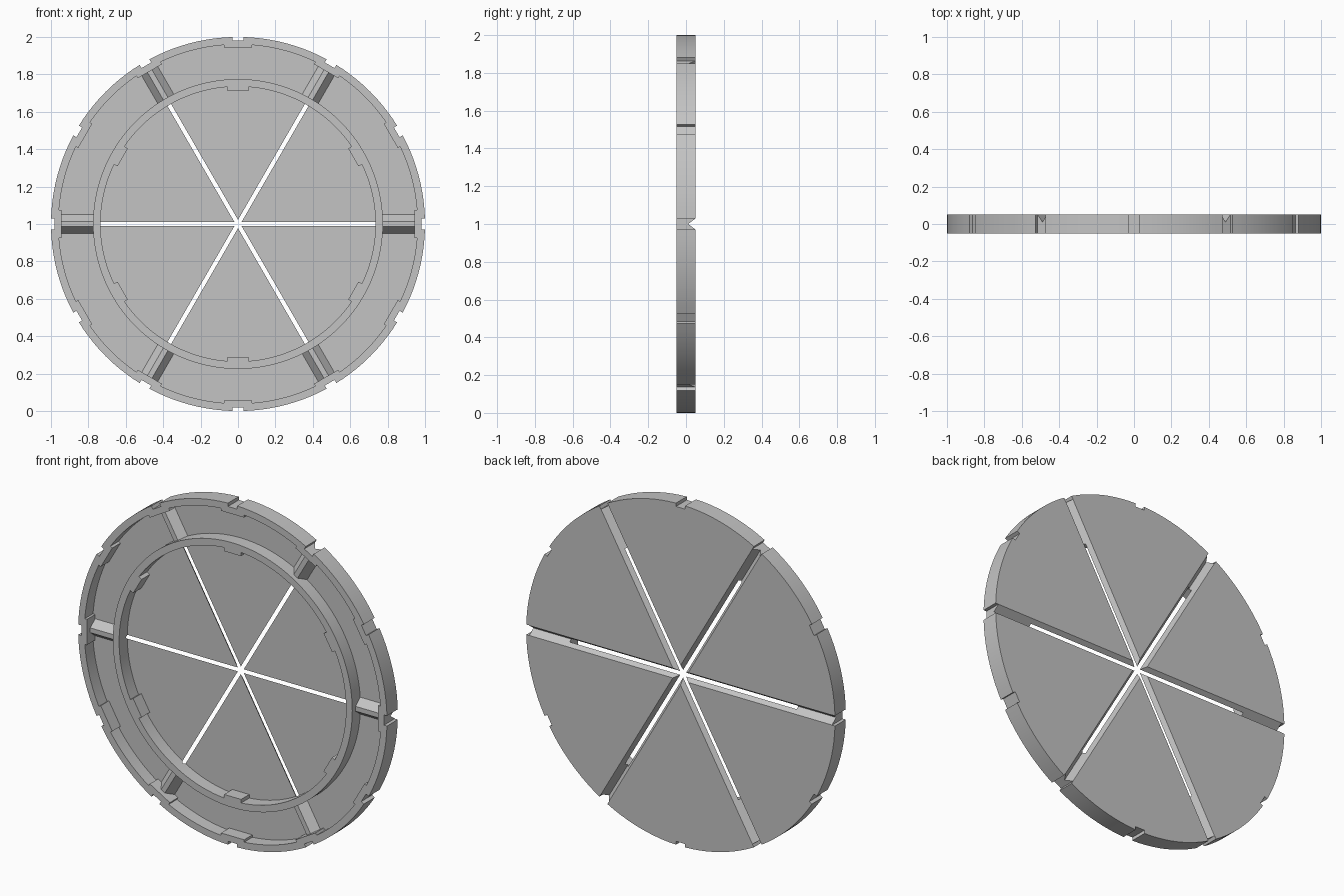
import bpy, bmesh
from math import radians, sin, cos, asin, sqrt, degrees
from mathutils import Matrix, Vector

cube = bpy.data.objects.get("Cube")
if cube:
    bpy.data.objects.remove(cube, do_unlink=True)

FRONT, FLOOR, BACK = -0.05, 0.026, 0.05
SIX = [60 * i for i in range(6)]
BETWEEN = [a + 30 for a in SIX]
TWELVE = sorted(SIX + BETWEEN)

grey = bpy.data.materials.new("light grey")
grey.use_nodes = True
colour = (0.55, 0.55, 0.55, 1)
grey.diffuse_color = colour
grey.node_tree.nodes["Principled BSDF"].inputs["Base Color"].default_value = colour


def prism(name, points, direction, turn=0):
    """Extrude a closed 3D outline along a direction, then turn it about the disc axis."""
    bm = bmesh.new()
    face = bm.faces.new([bm.verts.new(p) for p in points])
    grown = bmesh.ops.extrude_face_region(bm, geom=[face])
    moved = [v for v in grown["geom"] if isinstance(v, bmesh.types.BMVert)]
    bmesh.ops.translate(bm, verts=moved, vec=direction)
    bmesh.ops.recalc_face_normals(bm, faces=bm.faces)
    bm.transform(Matrix.Rotation(radians(turn), 4, 'Y'))
    mesh = bpy.data.meshes.new(name)
    bm.to_mesh(mesh)
    bm.free()
    mesh.materials.append(grey)
    obj = bpy.data.objects.new(name, mesh)
    bpy.context.collection.objects.link(obj)
    return obj


def disc(name, radius, y0, y1, centres=(), step_radius=0, half=0):
    """Round plate whose edge steps to step_radius around each centre angle."""
    if not centres:
        pts = [(radius * cos(radians(a)), radius * sin(radians(a))) for a in range(0, 360, 3)]
    else:
        pts = []
        gap = 360 / len(centres)
        edge = degrees(asin(half / radius))
        reach = sqrt(radius ** 2 - half ** 2)
        count = round(gap / 3)
        for a in centres:
            c, s = cos(radians(a)), sin(radians(a))
            for u, v in ((reach, -half), (step_radius, -half), (step_radius, half)):
                pts.append((u * c - v * s, u * s + v * c))
            for i in range(count):
                t = radians(a + edge + (gap - 2 * edge) * i / count)
                pts.append((radius * cos(t), radius * sin(t)))
    return prism(name, [(x, y0, z) for x, z in pts], Vector((0, y1 - y0, 0)))


def combine(body, tool, operation):
    """Apply a boolean and throw the tool away."""
    mod = body.modifiers.new("cut", 'BOOLEAN')
    mod.operation, mod.object, mod.solver = operation, tool, 'EXACT'
    graph = bpy.context.evaluated_depsgraph_get()
    result = bpy.data.meshes.new_from_object(body.evaluated_get(graph))
    body.modifiers.clear()
    body.data = result
    bpy.data.objects.remove(tool, do_unlink=True)


# Notched blank, hollowed from the front to leave a rim with inner pads
plate = disc("segmented_disc", 1.0, FRONT, BACK, TWELVE, 0.98, 0.03)
combine(plate, disc("rim_pocket", 0.96, FRONT - 0.05, FLOOR, TWELVE, 0.943, 0.075), 'DIFFERENCE')

# Raised inner ring
combine(plate, disc("inner_ring", 0.775, FRONT, 0.04), 'UNION')

# Six sloped ribs between the ring and the rim
for angle in SIX:
    section = [(-0.0605, 0.04), (-0.014, -0.02), (0.014, -0.02), (0.0605, 0.04)]
    rib = prism("rib", [(0.75, y, z) for z, y in section], Vector((0.202, 0, 0)), angle)
    combine(plate, rib, 'UNION')

# Inner pocket with six tabs left on the ring
combine(plate, disc("ring_pocket", 0.735, FRONT - 0.05, FLOOR, BETWEEN, 0.712, 0.055), 'DIFFERENCE')

# Three V grooves across the back, opening into slits through the thin floor
for angle in SIX[:3]:
    section = [(-0.044, 0.07), (0.0, 0.011), (0.044, 0.07)]
    groove = prism("groove", [(-1.1, y, z) for z, y in section], Vector((2.2, 0, 0)), angle)
    combine(plate, groove, 'DIFFERENCE')

# Stand the disc on the ground and smooth its curved walls
plate.data.transform(Matrix.Translation((0, 0, 1)))
bpy.ops.object.select_all(action='DESELECT')
plate.select_set(True)
bpy.context.view_layer.objects.active = plate
bpy.ops.object.shade_smooth_by_angle(angle=radians(25))
